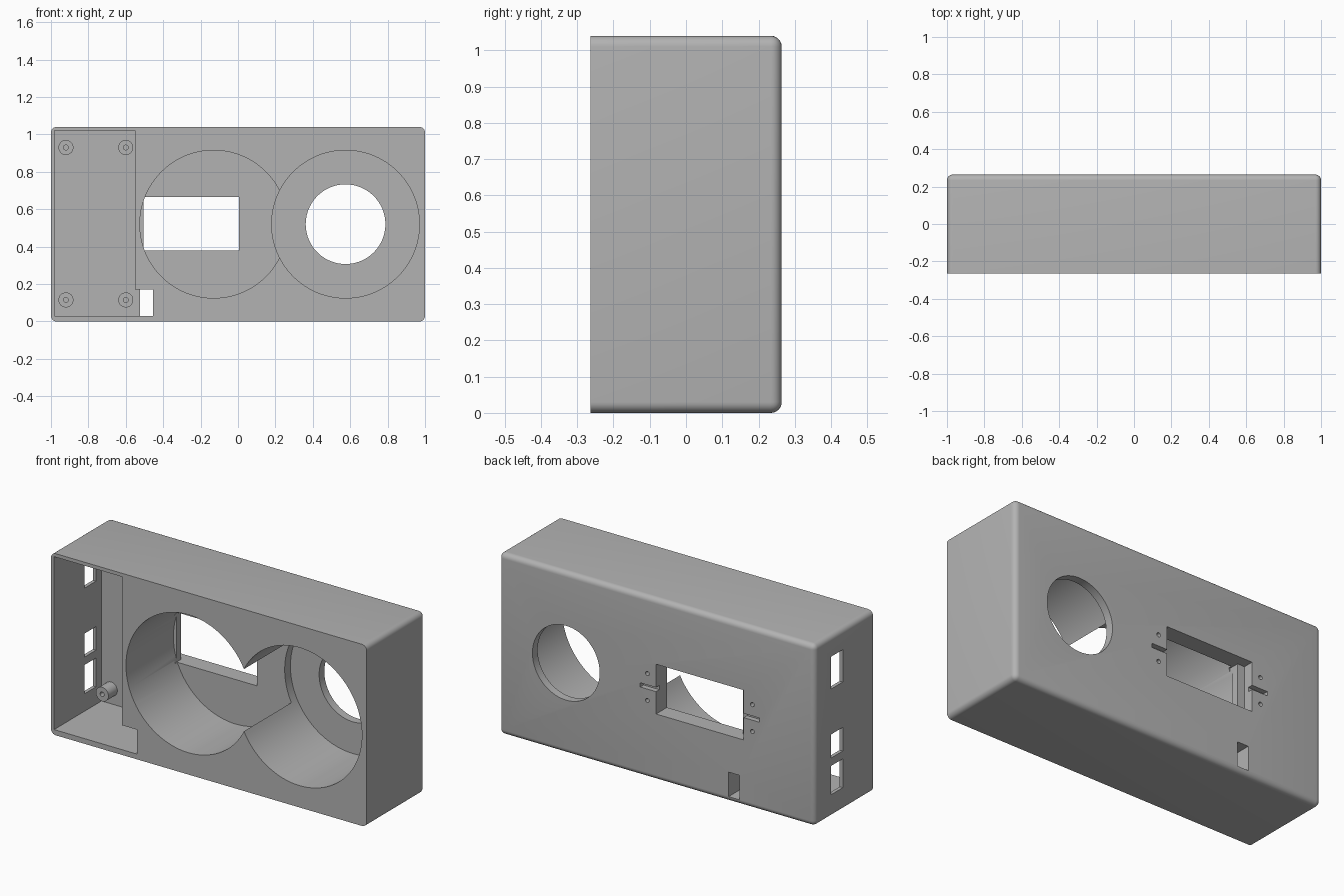
import bpy, bmesh, math
from mathutils import Matrix

old = bpy.data.objects.get("Cube")
if old:
    bpy.data.objects.remove(old, do_unlink=True)

grey = bpy.data.materials.new("plain_grey")
grey.use_nodes = True
colour = (0.45, 0.45, 0.45, 1)
grey.diffuse_color = colour
grey.node_tree.nodes["Principled BSDF"].inputs["Base Color"].default_value = colour

W, D, H = 1.0, 0.264, 1.04   # half width, half depth, height
FLOOR = 0.165                # inner face of the back wall
MID = H / 2
OUT = D + 0.05               # cutters reach past the shell


def finish(name, bm):
    bmesh.ops.recalc_face_normals(bm, faces=bm.faces)
    mesh = bpy.data.meshes.new(name)
    bm.to_mesh(mesh)
    bm.free()
    mesh.materials.append(grey)
    ob = bpy.data.objects.new(name, mesh)
    bpy.context.collection.objects.link(ob)
    return ob


def box(name, x, y, z, radius=0):
    bm = bmesh.new()
    bmesh.ops.create_cube(bm, size=1)
    for v in bm.verts:
        v.co = [lo + (c + 0.5) * (hi - lo) for c, (lo, hi) in zip(v.co, (x, y, z))]
    if radius:
        # the open front rim stays sharp
        edges = [e for e in bm.edges if max(v.co.y for v in e.verts) > 0]
        bmesh.ops.bevel(bm, geom=edges, offset=radius, segments=6,
                        profile=0.5, affect='EDGES')
    return finish(name, bm)


def rod(name, x, z, r, y0, y1, sides=96):
    bm = bmesh.new()
    place = Matrix.Translation((x, (y0 + y1) / 2, z)) @ Matrix.Rotation(math.pi / 2, 4, 'X')
    bmesh.ops.create_cone(bm, cap_ends=True, segments=sides, radius1=r, radius2=r,
                          depth=y1 - y0, matrix=place)
    return finish(name, bm)


def carve(target, cutters):
    for c in cutters:
        c.hide_render = True
        mod = target.modifiers.new("cut", 'BOOLEAN')
        mod.operation, mod.solver, mod.object = 'DIFFERENCE', 'EXACT', c
        with bpy.context.temp_override(object=target, active_object=target):
            bpy.ops.object.modifier_apply(modifier=mod.name)
        bpy.data.objects.remove(c, do_unlink=True)


def smooth(ob):
    bpy.ops.object.select_all(action='DESELECT')
    ob.select_set(True)
    bpy.context.view_layer.objects.active = ob
    bpy.ops.object.shade_smooth_by_angle(angle=math.radians(30))


# Shell
case = box("case", (-W, W), (-D, D), (0, H), 0.03)

# Board pocket with its cable corner, and the cable outlet in the back
cutters = [
    box("pocket", (-0.98, -0.55), (-OUT, FLOOR), (0.03, 1.02)),
    box("cable_corner", (-0.6, -0.455), (-OUT, FLOOR), (0.03, 0.17)),
    box("cable_outlet", (-0.525, -0.455), (0, OUT), (0.03, 0.17)),
]

# Two round wells, the right one deeper and open through the back
cutters += [
    rod("left_well", -0.13, MID, 0.395, -OUT, FLOOR),
    rod("right_well", 0.575, MID, 0.395, -OUT, D - 0.047),
    rod("round_window", 0.575, MID, 0.213, 0, OUT),
]

# Rectangular window with a shallow step at one end
cutters += [
    box("window", (-0.505, 0.005), (FLOOR - 0.02, OUT), (0.38, 0.665)),
    box("window_step", (-0.55, -0.45), (D - 0.06, OUT), (0.38, 0.665)),
]

# Mounting grooves and pin holes either side of the window
for edge, sign in ((0.005, 1), (-0.55, -1)):
    xs = sorted((edge - sign * 0.01, edge + sign * 0.1))
    cutters.append(box("groove", xs, (D - 0.03, OUT), (MID - 0.012, MID + 0.012)))
    for dz in (-0.077, 0.077):
        cutters.append(rod("pin_hole", edge + sign * 0.055, MID + dz, 0.012,
                           D - 0.05, OUT, 24))

# Port slots in the side wall
for z in ((0.735, 0.92), (0.34, 0.475), (0.13, 0.295)):
    cutters.append(box("port_slot", (-1.1, -0.9), (0.01, 0.115), z))

carve(case, cutters)
smooth(case)

# Hollow standoffs for the board
for x in (-0.92, -0.6):
    for z in (0.115, 0.93):
        post = rod("standoff", x, z, 0.04, FLOOR - 0.08, FLOOR + 0.005, 40)
        carve(post, [rod("bore", x, z, 0.013, -D, FLOOR - 0.005, 24)])
        smooth(post)
